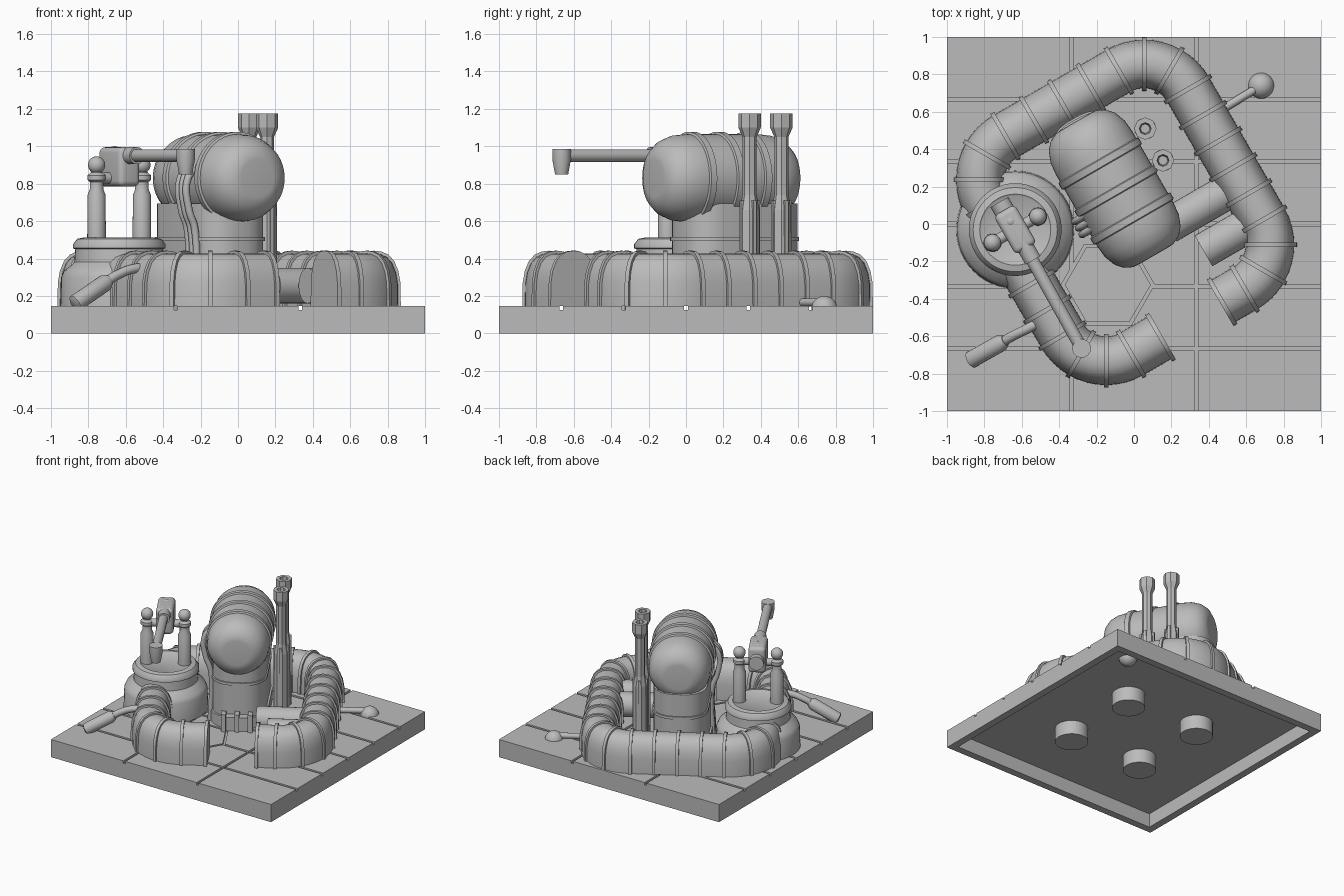
import bpy, bmesh, math
from mathutils import Vector, Matrix

cube = bpy.data.objects.get("Cube")
if cube:
    bpy.data.objects.remove(cube, do_unlink=True)

GREY = (0.5, 0.5, 0.5, 1)
mat = bpy.data.materials.new("plain grey")
mat.use_nodes = True
mat.diffuse_color = GREY
mat.node_tree.nodes["Principled BSDF"].inputs["Base Color"].default_value = GREY

TURN = math.radians(30)      # the machinery is turned against the base
FLOOR = 0.145
SPIN = Matrix.Rotation(TURN, 3, 'Z')
ALONG = SPIN @ Vector((0, 1, 0))
ACROSS = SPIN @ Vector((1, 0, 0))
UP = Vector((0, 0, 1))


def P(u, v, z):
    """Point in the turned frame."""
    return SPIN @ Vector((u, v, z))


def finish(bm, name, smooth=True, angle=40):
    bmesh.ops.remove_doubles(bm, verts=bm.verts, dist=0.0001)
    bmesh.ops.recalc_face_normals(bm, faces=bm.faces)
    me = bpy.data.meshes.new(name)
    bm.to_mesh(me)
    bm.free()
    me.materials.append(mat)
    if smooth:
        me.shade_smooth()
        me.set_sharp_from_angle(angle=math.radians(angle))
    ob = bpy.data.objects.new(name, me)
    bpy.context.collection.objects.link(ob)
    return ob


def box(name, center, size, turn=0, bevel=0, edges="all"):
    bm = bmesh.new()
    bmesh.ops.create_cube(bm, size=1)
    bmesh.ops.scale(bm, vec=size, verts=bm.verts)
    if bevel:
        chosen = [e for e in bm.edges if edges == "all"
                  or abs(e.verts[0].co.z - e.verts[1].co.z) > 0.001]
        bmesh.ops.bevel(bm, geom=chosen, offset=bevel, segments=5, profile=0.5, affect='EDGES')
    ob = finish(bm, name, bevel > 0)
    ob.location = center
    ob.rotation_euler.z = turn
    return ob


def lathe(name, profile, origin, axis=UP, segs=32, smooth=True):
    """Turn (radius, height) pairs about an axis."""
    bm = bmesh.new()
    rings = []
    for r, h in profile:
        rings.append([bm.verts.new((r * math.cos(2 * math.pi * i / segs),
                                    r * math.sin(2 * math.pi * i / segs), h))
                      for i in range(segs)])
    for a, b in zip(rings, rings[1:]):
        for i in range(segs):
            j = (i + 1) % segs
            bm.faces.new((a[i], a[j], b[j], b[i]))
    for ring, pair in ((rings[0], profile[0]), (rings[-1], profile[-1])):
        if pair[0] > 0:
            bm.faces.new(ring)
    bmesh.ops.dissolve_degenerate(bm, dist=0.00001, edges=bm.edges)
    ob = finish(bm, name, smooth)
    ob.matrix_world = Matrix.Translation(origin) @ axis.to_track_quat('Z', 'Y').to_matrix().to_4x4()
    return ob


def rod(name, a, b, r, segs=24):
    d = b - a
    return lathe(name, [(r, 0), (r, d.length)], a, d, segs)


def ball(name, center, r):
    arc = [math.pi * i / 14 for i in range(15)]
    return lathe(name, [(r * math.sin(t), -r * math.cos(t)) for t in arc], center)


def hose(name, points, r):
    cu = bpy.data.curves.new(name, 'CURVE')
    cu.dimensions = '3D'
    cu.bevel_depth = r
    cu.bevel_resolution = 3
    cu.use_fill_caps = True
    sp = cu.splines.new('BEZIER')
    sp.bezier_points.add(len(points) - 1)
    for bp, p in zip(sp.bezier_points, points):
        bp.co = p
        bp.handle_left_type = bp.handle_right_type = 'AUTO'
    cu.materials.append(mat)
    ob = bpy.data.objects.new(name, cu)
    bpy.context.collection.objects.link(ob)
    return ob


# Base slab with tile grooves and a hollow underside
slab = box("base_slab", (0, 0, FLOOR / 2), (2, 2, FLOOR))
HEX = (-0.14, -0.325, 0)
cutters = [box("groove_cutter", (x, 0, FLOOR), (0.02, 3, 0.04)) for x in (-1 / 3, 1 / 3)]
cutters += [box("groove_cutter", (0, i / 3, FLOOR), (3, 0.02, 0.04)) for i in range(-2, 3)]
cutters.append(lathe("hexagon_cutter", [(0.25, 0.125), (0.25, 0.3)], HEX, segs=6, smooth=False))
cutters.append(box("underside_cutter", (0, 0, 0), (1.88, 1.88, 0.23)))
for c in cutters:
    m = slab.modifiers.new("cut", 'BOOLEAN')
    m.operation = 'DIFFERENCE'
    m.solver = 'EXACT'
    m.object = c
    c.hide_render = True
    c.hide_set(True)
lathe("hexagon_tile", [(0.23, 0.12), (0.23, FLOOR)], HEX, segs=6, smooth=False)
for x in (-1, 1):
    for y in (-1, 1):
        lathe("underside_peg", [(0.125, 0), (0.125, 0.12)], (x / 3, y / 3, 0))

# Arched wall following a rounded rectangle with a gap at the front
U0, U1, V0, V1, R = -0.63, 0.61, -0.595, 0.75, 0.27
path, stations = [], []      # entries: position, outward normal


def straight(a, b, normal, ribs):
    for i in range(ribs + 1):
        p = Vector(a).lerp(Vector(b), i / ribs)
        stations.append((p, Vector(normal)))
    path.extend([(Vector(a), Vector(normal)), (Vector(b), Vector(normal))])


def corner(u, v, start):
    for i in range(1, 12):
        t = math.radians(start + 90 * i / 12)
        n = Vector((math.cos(t), math.sin(t)))
        path.append((Vector((u, v)) + R * n, n))
        if i in (4, 8):
            stations.append(path[-1])


straight((0.2, V0), (U1 - R, V0), (0, -1), 1)
corner(U1 - R, V0 + R, -90)
straight((U1, V0 + R), (U1, V1 - R), (1, 0), 5)
corner(U1 - R, V1 - R, 0)
straight((U1 - R, V1), (U0 + R, V1), (0, 1), 4)
corner(U0 + R, V1 - R, 90)
straight((U0, V1 - R), (U0, V0 + R), (-1, 0), 5)
corner(U0 + R, V0 + R, 180)
straight((U0 + R, V0), (-0.18, V0), (0, -1), 1)

HALF = [(0.13, 0), (0.128, 0.12), (0.118, 0.18), (0.098, 0.23), (0.07, 0.262), (0.035, 0.278)]
ARCH = HALF + [(0, 0.282)] + [(-x, z) for x, z in reversed(HALF)]


def sweep(name, line, grow):
    bm = bmesh.new()
    rows = []
    for p, n in line:
        rows.append([bm.verts.new(P(*(p + n * x * (1 + grow * 7)), FLOOR + z * (1 + grow * 3.5)))
                     for x, z in ARCH])
    k = len(ARCH)
    for a, b in zip(rows, rows[1:]):
        for i in range(k):
            j = (i + 1) % k
            bm.faces.new((a[i], a[j], b[j], b[i]))
    bm.faces.new(rows[0])
    bm.faces.new(rows[-1])
    return finish(bm, name)


sweep("wall", path, 0)
for p, n in stations:
    side = Vector((-n.y, n.x)) * 0.012
    sweep("wall_rib", [(p - side, n), (p + side, n)], 0.015)

# Tower carrying the drum
box("tower", P(0, 0.3, 0.42), (0.4, 0.68, 0.55), TURN, 0.16, "upright")
box("tower_band", P(0, 0.3, 0.505), (0.42, 0.7, 0.022), TURN, 0.17, "upright")
box("tower_foot", P(0, 0.3, 0.19), (0.43, 0.71, 0.09), TURN, 0.17, "upright")
box("tower_step", P(0, -0.06, 0.2), (0.2, 0.08, 0.11), TURN)
for u in (-0.1, 0, 0.1):
    box("tower_step_pillar", P(u, -0.085, 0.215), (0.035, 0.07, 0.14), TURN)

# Horizontal drum with hoops
half_drum = [(0.235, 0.22), (0.228, 0.29), (0.205, 0.35), (0.17, 0.39), (0.125, 0.412), (0.1, 0.415)]
lathe("drum", [(r, -h) for r, h in reversed(half_drum)] + half_drum, P(0.005, 0.215, 0.83), ALONG, 48)
for v in (0.03, 0.2, 0.37):
    lathe("drum_hoop", [(0.232, -0.025), (0.247, -0.018), (0.247, 0.018), (0.232, 0.025)],
          P(0.005, v, 0.83), ALONG, 48)

# Hoses down the tower side
for v in (0.09, 0.13, 0.17):
    hose("tower_hose", [P(-0.2, v, 0.9), P(-0.26, v, 0.82), P(-0.25, v, 0.66),
                        P(-0.215, v, 0.56), P(-0.215, v, FLOOR)], 0.02)

# Chimneys
for x, y in ((0.06, 0.51), (0.155, 0.34)):
    lathe("chimney", [(0.055, FLOOR), (0.052, 0.66), (0.038, 0.74), (0.038, 1.05), (0.06, 1.1),
                      (0.06, 1.175), (0.032, 1.175), (0.025, 1.1), (0, 1.1)], (x, y, 0), segs=8, smooth=False)
    for i in range(4):
        t = i * math.pi / 2 + TURN
        box("chimney_fin", (x + 0.045 * math.cos(t), y + 0.045 * math.sin(t), 0.43),
            (0.025, 0.02, 0.56), t)

# Cross pipes into the wall
rod("cross_pipe", P(0.15, -0.1, 0.255), P(0.6, -0.1, 0.255), 0.095)
rod("cross_pipe_short", P(0.25, -0.31, 0.255), P(0.6, -0.31, 0.255), 0.095)

# Tank
TANK = Vector((-0.635, -0.03, 0))
lathe("tank", [(0.315, FLOOR), (0.31, 0.3), (0.295, 0.335), (0.255, 0.365), (0.24, 0.38), (0.235, 0.45),
               (0.248, 0.455), (0.248, 0.475), (0.225, 0.505), (0.19, 0.512), (0.18, 0.505)], TANK, segs=48)
for s in (-1, 1):
    post = TANK + ACROSS * s * 0.14
    lathe("tank_post", [(0.05, 0.5), (0.048, 0.74), (0.036, 0.77), (0.036, 0.81), (0.048, 0.82),
                        (0.048, 0.845), (0.03, 0.86), (0.03, 0.88)], post, segs=24)
    ball("post_ball", post + UP * 0.9, 0.046)

# Swivel head with boom
head = TANK + UP * 0.89
box("swivel_head", head, (0.13, 0.24, 0.21), TURN, 0.03)
rod("swivel_axle", head - ACROSS * 0.15 - UP * 0.06, head + ACROSS * 0.15 - UP * 0.06, 0.03)
rod("head_back_cylinder", head - ALONG * 0.05, head + ALONG * 0.17, 0.055)
ball("head_knob", head + ALONG * 0.05 + UP * 0.075, 0.036)
start = head + UP * 0.06
tip = Vector((-0.28, -0.665, 0.95))
rod("boom_sleeve", start, start - ALONG * 0.19, 0.046)
rod("boom", start, tip, 0.034)
lathe("boom_nozzle", [(0.035, 0.85), (0.05, 0.93), (0.05, 0.985)], (tip.x, tip.y, 0), segs=24)

# Spout on the front right of the wall
joint = Vector((-0.71, -0.635, 0.27))
hose("spout_hose", [Vector((-0.46, -0.5, 0.35)), Vector((-0.56, -0.555, 0.345)),
                    Vector((-0.65, -0.6, 0.31)), joint], 0.026)
mouth = Vector((-0.87, -0.725, 0.16))
length = (mouth - joint).length
lathe("spout", [(0.03, -0.03), (0.046, 0), (0.046, length), (0.03, length + 0.01)], joint, mouth - joint, 24)

# Ball foot behind the wall
foot = Vector((0.68, 0.74, 0.13))
ball("foot_ball", foot, 0.07)
rod("foot_rod", Vector((0.45, 0.6, 0.165)), foot + UP * 0.035, 0.022)
